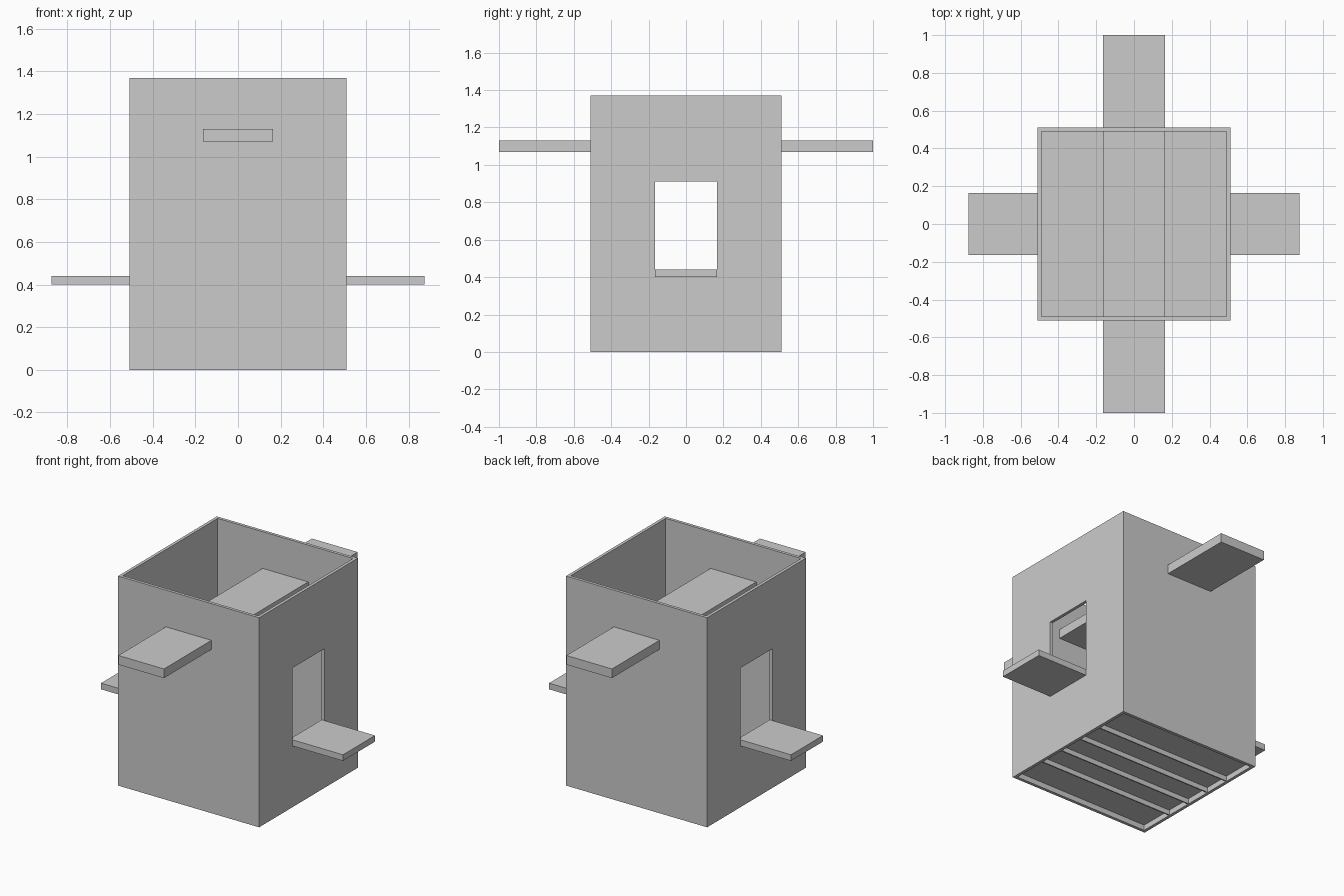
import bpy

if "Cube" in bpy.data.objects:
    bpy.data.objects.remove(bpy.data.objects["Cube"])


def box(name, x0, x1, y0, y1, z0, z1):
    """Axis-aligned box given by its limits."""
    bpy.ops.mesh.primitive_cube_add(size=1, location=((x0 + x1) / 2, (y0 + y1) / 2, (z0 + z1) / 2))
    ob = bpy.context.object
    ob.name = name
    ob.scale = (x1 - x0, y1 - y0, z1 - z0)
    bpy.ops.object.transform_apply(location=False, rotation=False, scale=True)
    return ob


def cut(target, cutter):
    mod = target.modifiers.new("cut", 'BOOLEAN')
    mod.operation = 'DIFFERENCE'
    mod.solver = 'EXACT'
    mod.object = cutter
    bpy.context.view_layer.objects.active = target
    bpy.ops.object.modifier_apply(modifier=mod.name)
    bpy.data.objects.remove(cutter, do_unlink=True)


OUT, INN, HEIGHT = 0.51, 0.49, 1.37
HALF = 0.165

# Open square shell with a doorway through both side walls
shell = box("shell_walls", -OUT, OUT, -OUT, OUT, 0, HEIGHT)
cut(shell, box("hollow_cutter", -INN, INN, -INN, INN, -0.1, HEIGHT + 0.1))
cut(shell, box("doorway_cutter", -1, 1, -HALF, HALF, 0.44, 0.91))

# Long upper plank running through front and back walls
box("upper_plank", -HALF, HALF, -1, 1, 1.07, 1.13)

# Landing ledges below the doorways
for side, s in (("left", -1), ("right", 1)):
    a, b = sorted((s * OUT, s * 0.875))
    box(side + "_ledge", a, b, -HALF, HALF, 0.40, 0.44)

# Recessed floor with thin cross ribs
box("floor", -INN, INN, -INN, INN, 0.035, 0.055)
for i in range(4):
    y = (i - 1.5) * 0.175
    box(f"floor_rib_{i + 1}", -INN, INN, y - 0.004, y + 0.004, 0.003, 0.06)
